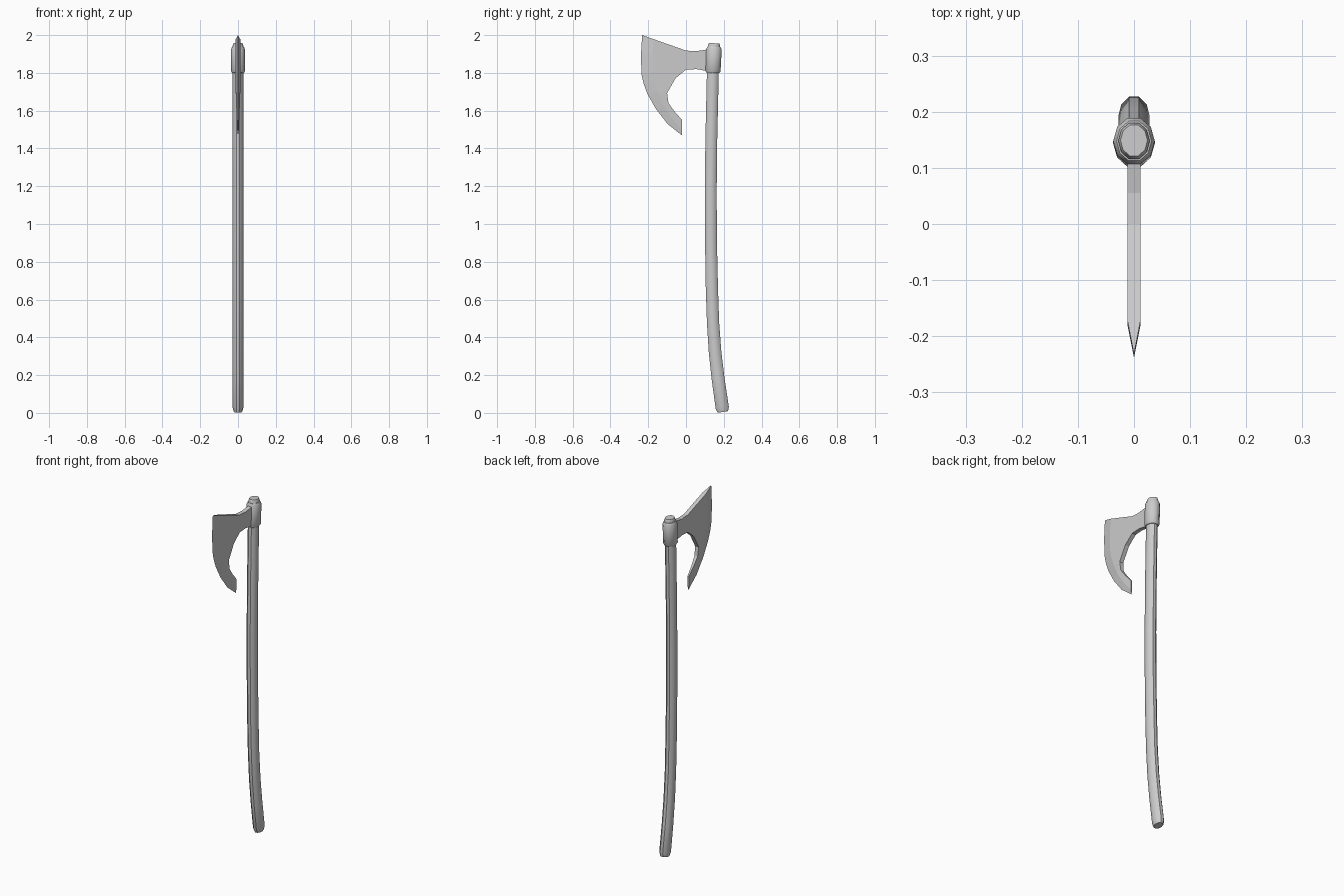
import bpy, bmesh, math
from mathutils import Vector

if "Cube" in bpy.data.objects:
    bpy.data.objects.remove(bpy.data.objects["Cube"])

SIDES = 10


def make_object(name, bm):
    bmesh.ops.recalc_face_normals(bm, faces=bm.faces)
    mesh = bpy.data.meshes.new(name)
    bm.to_mesh(mesh)
    bm.free()
    obj = bpy.data.objects.new(name, mesh)
    bpy.context.collection.objects.link(obj)
    return obj


def smooth(obj, degrees):
    bpy.ops.object.select_all(action='DESELECT')
    obj.select_set(True)
    bpy.context.view_layer.objects.active = obj
    bpy.ops.object.shade_smooth_by_angle(angle=math.radians(degrees))


def loft(name, rings):
    """Oval rings (y, z, half x, half y, lean) joined into a capped tube."""
    bm = bmesh.new()
    loops = []
    for y, z, rx, ry, lean in rings:
        across = Vector((0, 1, -lean)).normalized()
        loop = []
        for i in range(SIDES):
            a = 2 * math.pi * i / SIDES
            p = Vector((rx * math.cos(a), y, z)) + across * ry * math.sin(a)
            loop.append(bm.verts.new(p))
        loops.append(loop)
    for a, b in zip(loops, loops[1:]):
        for i in range(SIDES):
            j = (i + 1) % SIDES
            bm.faces.new((a[i], a[j], b[j], b[i]))
    bm.faces.new(loops[0])
    bm.faces.new(loops[-1])
    obj = make_object(name, bm)
    smooth(obj, 40)
    return obj


# Curved wooden handle, lean is dy/dz of its centre line
loft("handle", [
    (0.195, 0.005, 0.022, 0.029, -0.15),
    (0.192, 0.027, 0.028, 0.037, -0.15),
    (0.170, 0.180, 0.028, 0.036, -0.13),
    (0.154, 0.320, 0.028, 0.035, -0.10),
    (0.143, 0.480, 0.028, 0.034, -0.05),
    (0.137, 0.660, 0.028, 0.034, -0.03),
    (0.132, 0.920, 0.028, 0.033, -0.01),
    (0.131, 1.180, 0.028, 0.033, 0.0),
    (0.134, 1.450, 0.028, 0.033, 0.015),
    (0.142, 1.800, 0.028, 0.033, 0.03),
    (0.148, 1.945, 0.028, 0.034, 0.03),
    (0.149, 1.957, 0.024, 0.029, 0.03),
])

# Metal collar that grips the handle
loft("collar", [
    (0.142, 1.800, 0.031, 0.036, 0.03),
    (0.143, 1.808, 0.037, 0.042, 0.03),
    (0.148, 1.925, 0.037, 0.043, 0.03),
    (0.148, 1.938, 0.031, 0.037, 0.03),
])

# Bearded blade: cutting edge, bevel line and inner outline, from top to tip
# each station: edge (y, z), bevel (y, z), inner (y, z), half thickness
stations = [
    ((-.232, 2.000), (-.170, 1.978), (.000, 1.918), .012),
    ((-.238, 1.900), (-.178, 1.900), (.000, 1.867), .012),
    ((-.236, 1.795), (-.178, 1.800), (.000, 1.817), .012),
    ((-.225, 1.745), (-.168, 1.755), (-.055, 1.772), .012),
    ((-.205, 1.690), (-.150, 1.700), (-.100, 1.693), .012),
    ((-.160, 1.610), (-.120, 1.630), (-.093, 1.640), .010),
    ((-.098, 1.530), (-.075, 1.560), (-.060, 1.595), .007),
    ((-.020, 1.468), (-.020, 1.495), (-.020, 1.550), .004),
]
# neck continues the first three stations back into the collar
neck = [((.055, 1.915), (.120, 1.925)),
        ((.055, 1.867), (.120, 1.867)),
        ((.055, 1.820), (.120, 1.808))]

bm = bmesh.new()
rows = []
for i, (edge, bevel, inner, t) in enumerate(stations):
    row = [bm.verts.new((0, *edge))]
    tail = neck[i] if i < len(neck) else ()
    row += [bm.verts.new((t, *p)) for p in (bevel, inner, *tail)]
    rows.append(row)
for a, b in zip(rows, rows[1:]):
    for i in range(min(len(a), len(b)) - 1):
        bm.faces.new((a[i], a[i + 1], b[i + 1], b[i]))
# side walls run to the centre plane, then the half is mirrored
rim = [e for e in bm.edges if e.is_boundary
       and any(v.co.x > 0 for v in e.verts)]
wall = bmesh.ops.extrude_edge_only(bm, edges=rim)["geom"]
for v in wall:
    if isinstance(v, bmesh.types.BMVert):
        v.co.x = 0
bmesh.ops.remove_doubles(bm, verts=bm.verts, dist=0.0001)
blade = make_object("blade", bm)
mirror = blade.modifiers.new("mirror", 'MIRROR')
mirror.use_clip = True
